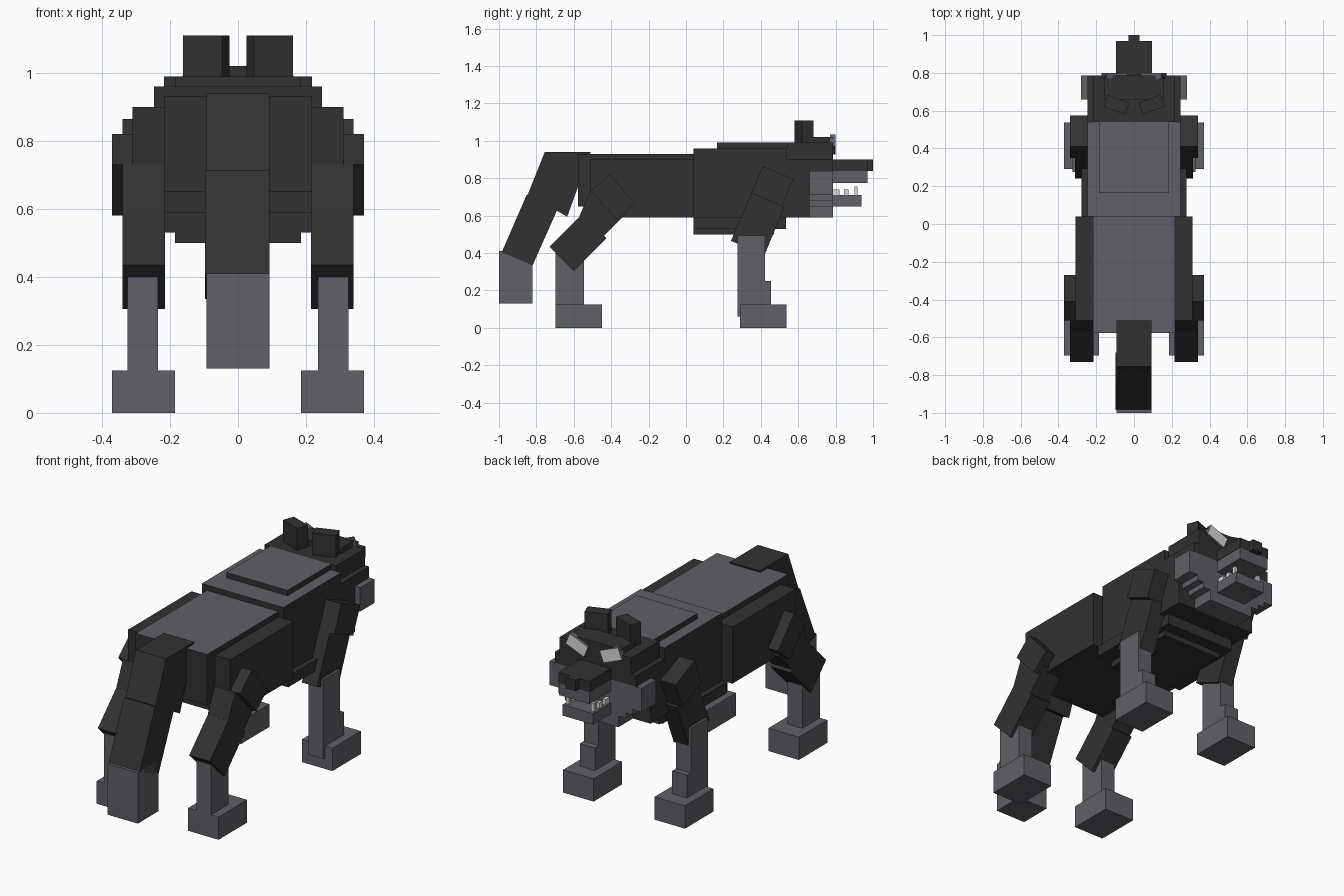
import bpy, bmesh, math
from mathutils import Matrix, Vector

if "Cube" in bpy.data.objects:
    bpy.data.objects.remove(bpy.data.objects["Cube"])


def material(name, rgb):
    m = bpy.data.materials.new(name)
    m.diffuse_color = (*rgb, 1)
    m.use_nodes = True
    m.node_tree.nodes["Principled BSDF"].inputs["Base Color"].default_value = m.diffuse_color
    return m


DARK = material("dark_fur", (0.031, 0.031, 0.031))
GREY = material("grey_fur", (0.118, 0.117, 0.133))
WHITE = material("pale_white", (0.70, 0.70, 0.70))


def finish(name, bm, mat, accent=None, facing='Z'):
    """Make the object; faces pointing along +facing take the accent colour."""
    bmesh.ops.recalc_face_normals(bm, faces=bm.faces)
    me = bpy.data.meshes.new(name)
    me.materials.append(mat)
    if accent:
        me.materials.append(accent)
        for f in bm.faces:
            f.material_index = 1 if f.normal['XYZ'.index(facing)] > 0.95 else 0
    bm.to_mesh(me)
    bm.free()
    ob = bpy.data.objects.new(name, me)
    bpy.context.collection.objects.link(ob)
    return ob


def box(name, x, y, z, mat, accent=None, rot=None, facing='Z'):
    """Box from min/max ranges, optionally turned about its centre."""
    size = [r[1] - r[0] for r in (x, y, z)]
    centre = Vector([(r[0] + r[1]) / 2 for r in (x, y, z)])
    bm = bmesh.new()
    m = Matrix.Translation(centre)
    if rot:
        m = m @ Matrix.Rotation(math.radians(rot[0]), 4, rot[1])
    bmesh.ops.create_cube(bm, size=1, matrix=m @ Matrix.Diagonal((*size, 1)))
    bm.normal_update()
    return finish(name, bm, mat, accent, facing)


def prism(name, x, outline, mat):
    """Side outline in (y, z), pulled across x."""
    bm = bmesh.new()
    rings = [[bm.verts.new((xx, y, z)) for y, z in outline] for xx in x]
    n = len(outline)
    bm.faces.new(rings[0])
    bm.faces.new(rings[1])
    for i in range(n):
        j = (i + 1) % n
        bm.faces.new((rings[0][i], rings[0][j], rings[1][j], rings[1][i]))
    return finish(name, bm, mat)


def mid(name, w, y, z, mat, top=None):
    return box(name, (-w, w), y, z, mat, top)


# Torso
mid("rear_body", 0.31, (-0.51, 0.04), (0.59, 0.90), DARK)
mid("back_block", 0.217, (-0.577, 0.04), (0.65, 0.93), DARK, GREY)
mid("chest", 0.247, (0.04, 0.54), (0.59, 0.96), DARK, GREY)
mid("chest_underside", 0.277, (0.04, 0.47), (0.53, 0.59), DARK)
mid("chest_belly", 0.185, (0.04, 0.47), (0.50, 0.53), DARK)
mid("mane_plate", 0.185, (0.165, 0.54), (0.96, 0.99), DARK, GREY)
mid("throat", 0.215, (0.47, 0.535), (0.53, 0.59), DARK)

# Head
mid("head", 0.247, (0.54, 0.785), (0.84, 0.90), DARK)
mid("head_top", 0.217, (0.54, 0.785), (0.90, 0.99), DARK)
mid("brow", 0.155, (0.66, 0.785), (0.99, 1.02), DARK)
mid("head_back", 0.247, (0.54, 0.66), (0.59, 0.84), DARK)
mid("muzzle_bridge", 0.095, (0.78, 0.97), (0.84, 0.90), DARK)
mid("nose", 0.03, (0.97, 1.0), (0.84, 0.90), DARK)
mid("muzzle", 0.093, (0.78, 0.97), (0.775, 0.84), GREY)
mid("jaw", 0.093, (0.78, 0.938), (0.65, 0.71), GREY)

# Cheeks step in towards the chin
for name, w, z0, z1 in (("cheeks", 0.28, 0.71, 0.84), ("cheek_step", 0.225, 0.68, 0.71),
                        ("lower_cheeks", 0.185, 0.65, 0.68), ("chin", 0.14, 0.59, 0.65)):
    mid(name, w, (0.66, 0.785), (z0, z1), GREY)

# Tail
prism("tail_base", (-0.092, 0.092),
      [(-0.755, 0.94), (-0.51, 0.94), (-0.635, 0.595), (-0.845, 0.715)], DARK)
prism("tail_middle", (-0.097, 0.092),
      [(-0.85, 0.715), (-0.68, 0.65), (-0.82, 0.335), (-0.985, 0.405)], DARK)
mid("tail_tip", 0.092, (-1.0, -0.82), (0.13, 0.41), GREY)

# Paired parts
for s, side in ((-1, "left"), (1, "right")):
    def pair(name, x, *args, **kw):
        xs = tuple(sorted((s * x[0], s * x[1])))
        return box(f"{side}_{name}", xs, *args, **kw)

    def pair_prism(name, x, outline, mat):
        return prism(f"{side}_{name}", (s * x[0], s * x[1]), outline, mat)

    # Ears, eyes and teeth
    pair("ear", (0.032, 0.154), (0.598, 0.664), (0.97, 1.11), DARK, rot=(s * 20, 'Z'))
    pair("eye", (0.043, 0.163), (0.77, 0.80), (0.947, 1.013), GREY, WHITE,
         rot=(-s * 22, 'Y'), facing='Y')
    for i, (y0, y1, h) in enumerate(((0.785, 0.82, 0.74), (0.845, 0.87, 0.74),
                                     (0.90, 0.918, 0.755))):
        pair(f"tooth_{i + 1}", (0.067, 0.085), (y0, y1), (0.71, h), WHITE)

    # Front leg
    pair_prism("front_upper_leg", (0.22, 0.34),
               [(0.41, 0.865), (0.575, 0.795), (0.513, 0.65), (0.35, 0.72)], DARK)
    pair_prism("front_lower_leg", (0.22, 0.312),
               [(0.35, 0.72), (0.525, 0.645), (0.42, 0.39), (0.24, 0.465)], DARK)
    pair("front_shin", (0.235, 0.325), (0.275, 0.422), (0.06, 0.495), GREY)
    pair("front_ankle", (0.235, 0.325), (0.42, 0.455), (0.12, 0.25), GREY)
    pair("front_foot", (0.185, 0.37), (0.29, 0.537), (0, 0.125), GREY)

    # Hind leg
    pair_prism("thigh", (0.23, 0.37),
               [(-0.41, 0.82), (-0.27, 0.665), (-0.37, 0.58), (-0.51, 0.73)], DARK)
    pair_prism("knee", (0.215, 0.34),
               [(-0.57, 0.597), (-0.44, 0.49), (-0.32, 0.61), (-0.43, 0.74),
                (-0.512, 0.73)], DARK)
    pair_prism("hind_lower_leg", (0.215, 0.34),
               [(-0.73, 0.435), (-0.60, 0.305), (-0.425, 0.48), (-0.555, 0.61)], DARK)
    pair("hind_shin", (0.235, 0.325), (-0.697, -0.545), (0.12, 0.40), GREY)
    pair("hind_foot", (0.185, 0.37), (-0.697, -0.45), (0, 0.125), GREY)
